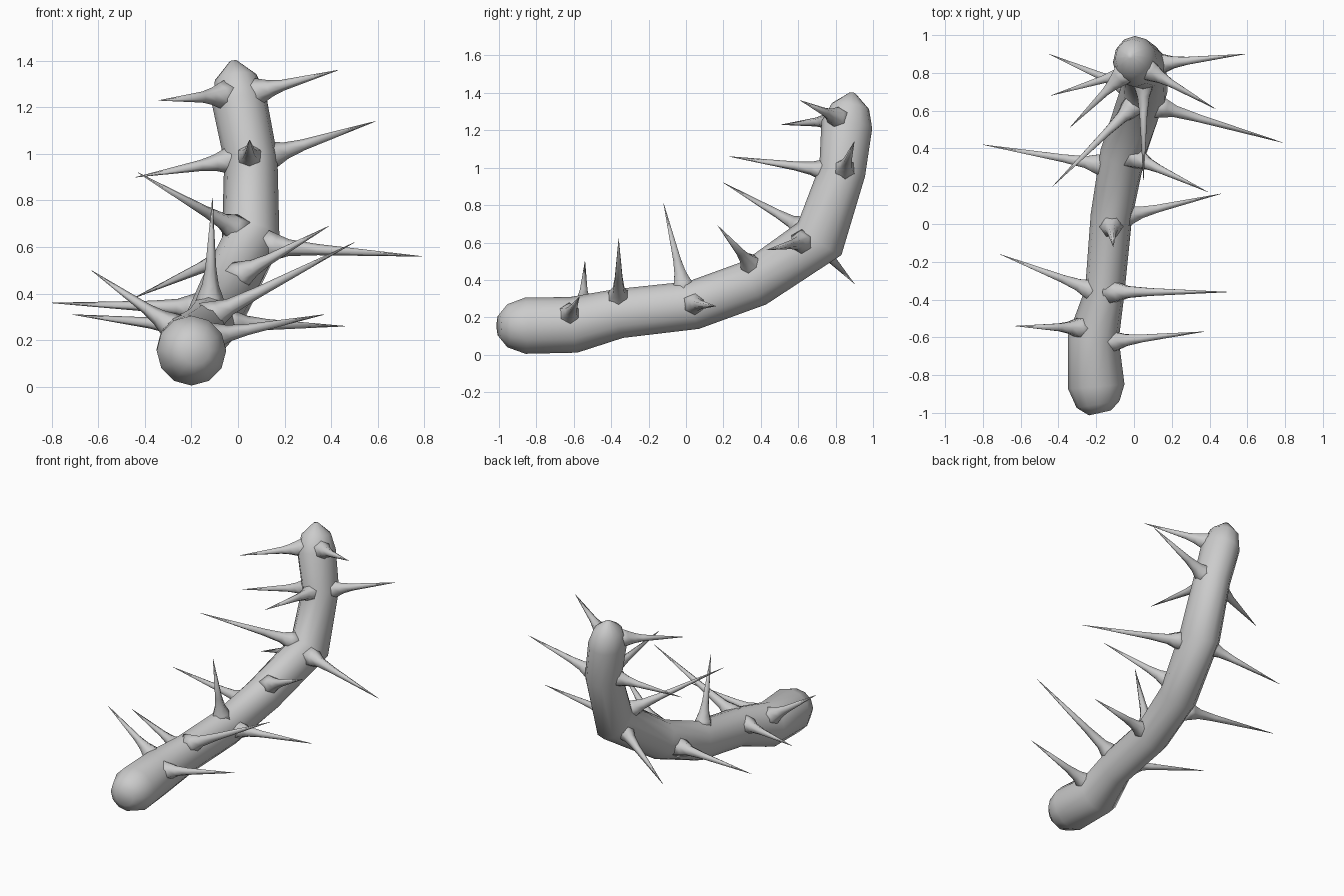
import bpy, bmesh, math
from mathutils import Vector


def tube(name, rings, sides, ref):
    """Smooth tube through rings of (centre, side radius, normal radius)."""
    bm = bmesh.new()
    loops = []
    for i, (c, ra, rb) in enumerate(rings):
        a = Vector(rings[max(i - 1, 0)][0])
        b = Vector(rings[min(i + 1, len(rings) - 1)][0])
        c = Vector(c)
        t = ((c - a).normalized() + (b - c).normalized()).normalized()
        u = (ref - t * ref.dot(t)).normalized()
        v = t.cross(u)
        loops.append([bm.verts.new(c + u * ra * math.cos(k * math.tau / sides)
                                   + v * rb * math.sin(k * math.tau / sides))
                      for k in range(sides)])
    for p, q in zip(loops, loops[1:]):
        for k in range(sides):
            n = (k + 1) % sides
            bm.faces.new((p[k], p[n], q[n], q[k]))
    bm.faces.new(loops[0][::-1])
    bm.faces.new(loops[-1])
    bmesh.ops.recalc_face_normals(bm, faces=bm.faces)
    for f in bm.faces:
        f.smooth = True
    me = bpy.data.meshes.new(name)
    bm.to_mesh(me)
    bm.free()
    ob = bpy.data.objects.new(name, me)
    bpy.context.collection.objects.link(ob)
    return ob


# Curved stem with rounded ends
tube("stem", [
    ((-0.18, -1.00, 0.155), 0.06, 0.06),
    ((-0.19, -0.955, 0.155), 0.115, 0.115),
    ((-0.20, -0.86, 0.155), 0.15, 0.15),
    ((-0.215, -0.60, 0.16), 0.135, 0.15),
    ((-0.155, -0.36, 0.22), 0.105, 0.132),
    ((-0.12, 0.04, 0.265), 0.11, 0.13),
    ((-0.06, 0.37, 0.385), 0.12, 0.13),
    ((0.055, 0.715, 0.62), 0.125, 0.145),
    ((0.055, 0.835, 0.98), 0.115, 0.125),
    ((0.005, 0.86, 1.23), 0.118, 0.137),
    ((-0.01, 0.88, 1.33), 0.09, 0.10),
    ((-0.02, 0.89, 1.40), 0.015, 0.015),
], 12, Vector((1, 0, 0)))

# Thorns: root on the stem surface, tip
thorns = [
    ((-0.30, -0.55, 0.27), (-0.63, -0.54, 0.50)),
    ((-0.25, -0.34, 0.26), (-0.71, -0.16, 0.31)),
    ((-0.21, 0.32, 0.34), (-0.80, 0.42, 0.36)),
    ((-0.09, -0.62, 0.22), (0.37, -0.57, 0.31)),
    ((-0.08, -0.36, 0.32), (0.50, -0.36, 0.62)),
    ((-0.01, 0.05, 0.27), (0.46, 0.16, 0.26)),
    ((-0.12, -0.02, 0.39), (-0.11, -0.12, 0.81)),
    ((0.03, 0.34, 0.49), (0.39, 0.17, 0.69)),
    ((0.17, 0.61, 0.60), (0.79, 0.43, 0.56)),
    ((-0.03, 0.60, 0.69), (-0.43, 0.20, 0.92)),
    ((-0.05, 0.73, 0.56), (-0.45, 0.90, 0.38)),
    ((0.05, 0.72, 0.99), (0.05, 0.23, 1.06)),
    ((-0.05, 0.80, 0.97), (-0.44, 0.68, 0.90)),
    ((0.16, 0.85, 1.00), (0.59, 0.90, 1.14)),
    ((-0.08, 0.77, 1.25), (-0.34, 0.51, 1.23)),
    ((0.10, 0.80, 1.27), (0.43, 0.61, 1.36)),
]
for n, (root, tip) in enumerate(thorns):
    root, tip = Vector(root), Vector(tip)
    d = tip - root
    w = d.normalized()
    # Flared root narrowing to a sharp point
    shape = [(root - w * 0.06, 0.075), (root, 0.054), (root + w * 0.05, 0.036),
             (root + d * 0.28, 0.024), (tip, 0.001)]
    ref = Vector((1, 0, 0)) if abs(w.z) > 0.8 else Vector((0, 0, 1))
    tube(f"thorn_{n + 1}", [(p, r, r) for p, r in shape], 6, ref)
